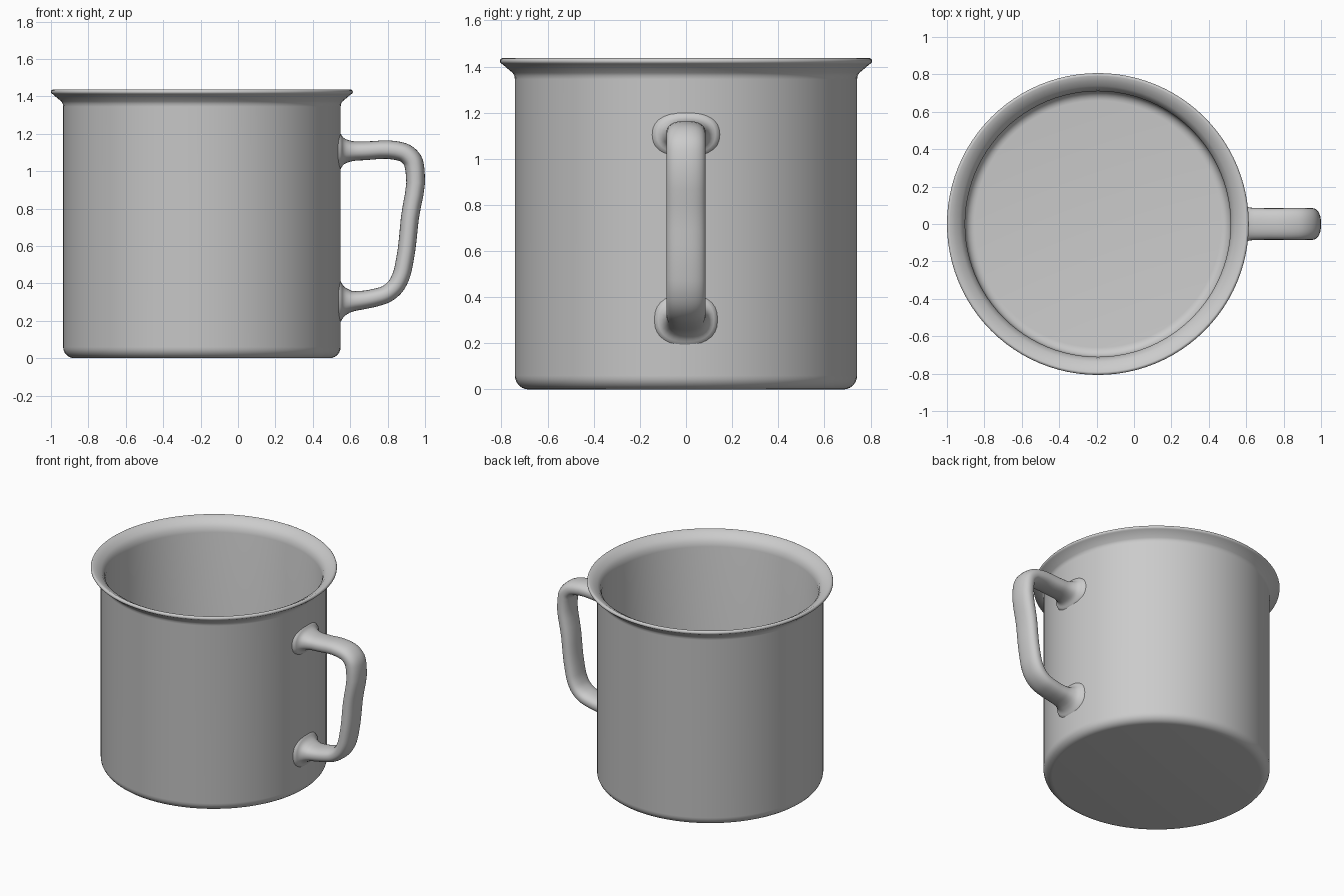
import bpy, bmesh, math
from mathutils import Vector

if "Cube" in bpy.data.objects:
    bpy.data.objects.remove(bpy.data.objects["Cube"])

CX = -0.193      # cup axis
WALL = 0.742     # outer wall radius


def finish(bm, name, angle):
    bmesh.ops.remove_doubles(bm, verts=bm.verts, dist=1e-5)
    bmesh.ops.recalc_face_normals(bm, faces=bm.faces)
    me = bpy.data.meshes.new(name)
    bm.to_mesh(me)
    bm.free()
    ob = bpy.data.objects.new(name, me)
    bpy.context.collection.objects.link(ob)
    bpy.ops.object.select_all(action='DESELECT')
    ob.select_set(True)
    bpy.context.view_layer.objects.active = ob
    bpy.ops.object.shade_smooth_by_angle(angle=math.radians(angle))
    return ob


def bridge(bm, rings):
    for a, b in zip(rings, rings[1:]):
        n = len(a)
        for i in range(n):
            j = (i + 1) % n
            bm.faces.new((a[i], a[j], b[j], b[i]))


def arc(r, z, rad, a0, a1, n=6):
    angles = [math.radians(a0 + (a1 - a0) * i / n) for i in range(n + 1)]
    return [(r + rad * math.cos(a), z + rad * math.sin(a)) for a in angles]


# Cup: one lathed profile, outside bottom -> flared lip -> inside floor
profile = arc(0.682, 0.06, 0.06, -90, 0)
profile += [(WALL, 1.345), (0.744, 1.36), (0.752, 1.373), (0.797, 1.411)]
profile += arc(0.794, 1.424, 0.013, -45, 100)
profile += [(0.765, 1.423), (0.738, 1.406), (0.718, 1.38), (0.71, 1.345)]
profile += arc(0.66, 0.082, 0.05, 0, -90)

bm = bmesh.new()
SEG = 96
rings = [[bm.verts.new((CX + r * math.cos(math.tau * i / SEG),
                        r * math.sin(math.tau * i / SEG), z))
          for i in range(SEG)] for r, z in profile]
bridge(bm, rings)
bm.faces.new(rings[0])
bm.faces.new(rings[-1])
finish(bm, "cup_body", 50)

# Handle: stations of x, z, half thickness, half width; ends flare into the wall
stations = [Vector(s) for s in (
    (0.545, 1.105, 0.100, 0.150), (0.570, 1.107, 0.068, 0.108),
    (0.610, 1.107, 0.054, 0.090), (0.680, 1.109, 0.050, 0.085),
    (0.840, 1.111, 0.050, 0.085), (0.895, 1.095, 0.051, 0.085),
    (0.933, 1.058, 0.052, 0.085), (0.947, 1.000, 0.051, 0.085),
    (0.919, 0.750, 0.048, 0.085), (0.891, 0.520, 0.047, 0.085),
    (0.872, 0.440, 0.047, 0.085), (0.840, 0.381, 0.047, 0.085),
    (0.793, 0.343, 0.047, 0.085), (0.735, 0.324, 0.048, 0.085),
    (0.660, 0.310, 0.050, 0.085), (0.610, 0.305, 0.056, 0.090),
    (0.570, 0.303, 0.078, 0.105), (0.545, 0.303, 0.115, 0.140))]

# Centripetal-style smoothing: tangents scaled by neighbour spacing
path = []
gaps = [(b - a).length for a, b in zip(stations, stations[1:])]
slopes = [(b - a) / g for a, b, g in zip(stations, stations[1:], gaps)]
tans = [slopes[0]] + [(slopes[i - 1] * gaps[i] + slopes[i] * gaps[i - 1])
                      / (gaps[i] + gaps[i - 1])
                      for i in range(1, len(slopes))] + [slopes[-1]]
for i, g in enumerate(gaps):
    for k in range(4):
        t = k / 4
        path.append(stations[i] * (2*t**3 - 3*t**2 + 1)
                    + tans[i] * g * (t**3 - 2*t**2 + t)
                    + stations[i + 1] * (3*t**2 - 2*t**3)
                    + tans[i + 1] * g * (t**3 - t**2))
path.append(stations[-1])

bm = bmesh.new()
rings = []
SIDES = 28
last = len(path) - 1
for i, p in enumerate(path):
    d = path[min(i + 1, last)] - path[max(i - 1, 0)]
    d = Vector((d.x, d.y)).normalized()
    if p.x < 0.6:                       # keep the flares square to the wall
        d = Vector((1 if i < last / 2 else -1, 0))
    ring = []
    for k in range(SIDES):
        a = math.tau * k / SIDES
        c, s = math.cos(a), math.sin(a)
        u = math.copysign(abs(c) ** 0.85, c) * p.z
        y = math.copysign(abs(s) ** 0.85, s) * p.w
        x, z = p.x - d.y * u, p.y + d.x * u
        if i in (0, last):              # seat the end on the round wall
            x = CX + math.sqrt((WALL - 0.006) ** 2 - y * y)
        ring.append(bm.verts.new((x, y, z)))
    rings.append(ring)
bridge(bm, rings)
finish(bm, "handle", 60)
